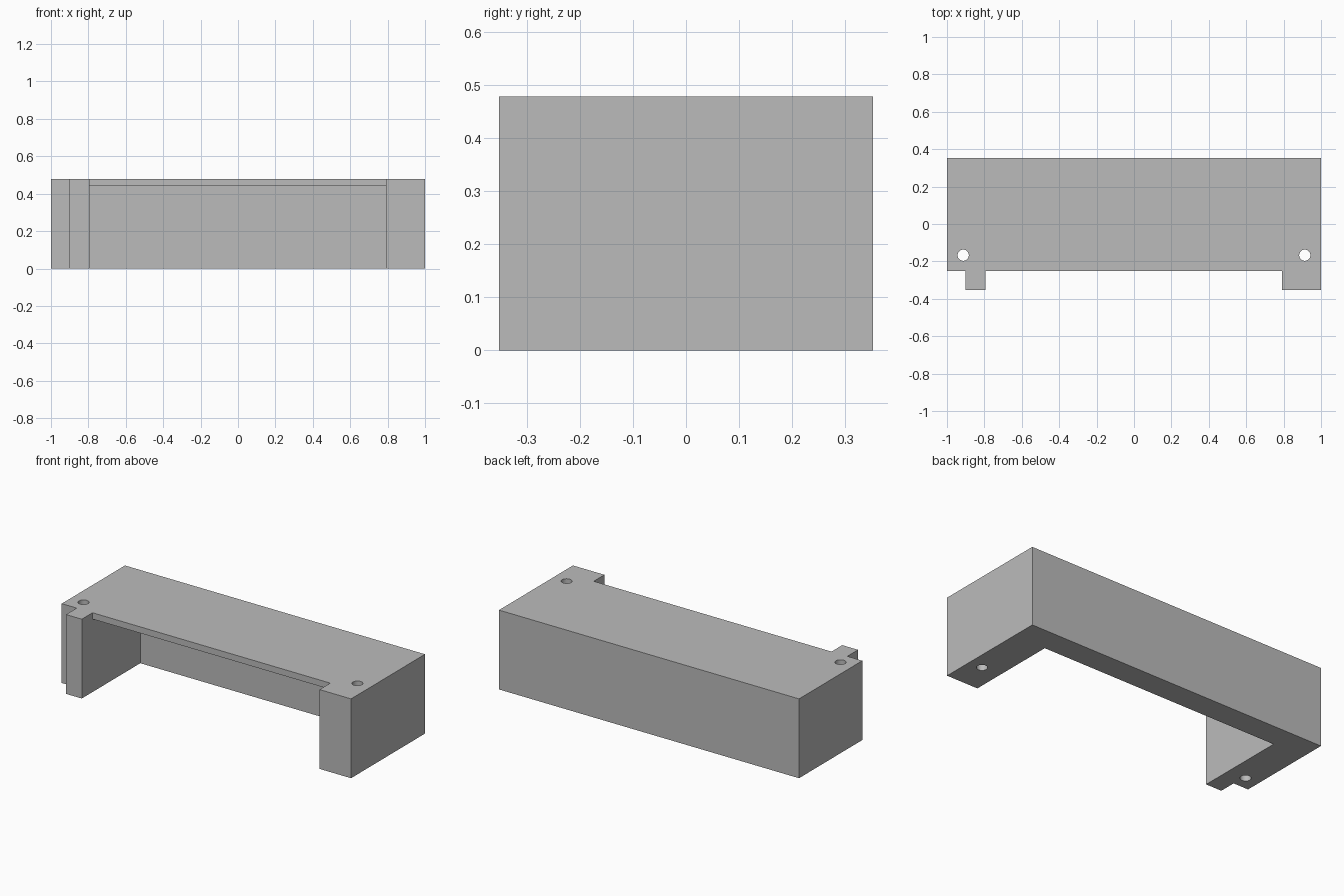
import bpy
import bmesh
from mathutils import Vector

default_cube = bpy.data.objects.get("Cube")
if default_cube:
    bpy.data.objects.remove(default_cube, do_unlink=True)

HEIGHT = 0.478
BACK, FRONT, PLATE_FRONT = 0.352, -0.352, -0.25
INNER_LEFT, INNER_RIGHT, INNER_BACK = 0.79, -0.795, 0.205
PLATE_BOTTOM = 0.44

grey = bpy.data.materials.new("plain_grey")
grey.use_nodes = True
colour = (0.5, 0.5, 0.5, 1)
grey.diffuse_color = colour
grey.node_tree.nodes["Principled BSDF"].inputs["Base Color"].default_value = colour


def new_object(name, bm):
    bmesh.ops.recalc_face_normals(bm, faces=bm.faces)
    mesh = bpy.data.meshes.new(name)
    bm.to_mesh(mesh)
    bm.free()
    mesh.materials.append(grey)
    obj = bpy.data.objects.new(name, mesh)
    bpy.context.collection.objects.link(obj)
    return obj


def prism(name, outline, bottom, top):
    bm = bmesh.new()
    face = bm.faces.new([bm.verts.new((x, y, bottom)) for x, y in outline])
    extruded = bmesh.ops.extrude_face_region(bm, geom=[face])["geom"]
    verts = [v for v in extruded if isinstance(v, bmesh.types.BMVert)]
    bmesh.ops.translate(bm, verts=verts, vec=Vector((0, 0, top - bottom)))
    return new_object(name, bm)


def cut(target, cutter):
    cutter.hide_render = True
    modifier = target.modifiers.new(cutter.name, "BOOLEAN")
    modifier.operation = "DIFFERENCE"
    modifier.solver = "EXACT"
    modifier.object = cutter
    bpy.context.view_layer.objects.active = target
    bpy.ops.object.modifier_apply(modifier=modifier.name)
    bpy.data.objects.remove(cutter, do_unlink=True)


# Bracket outline, with a narrow right foot stepped in from the corner
bracket = prism("bracket", [
    (-1, BACK), (-1, PLATE_FRONT), (-0.9, PLATE_FRONT), (-0.9, FRONT),
    (INNER_RIGHT, FRONT), (INNER_RIGHT, PLATE_FRONT),
    (INNER_LEFT, PLATE_FRONT), (INNER_LEFT, FRONT), (1, FRONT), (1, BACK),
], 0, HEIGHT)

# Open recess under the top plate, between the side and back walls
cut(bracket, prism("recess_cutter", [
    (INNER_RIGHT, INNER_BACK), (INNER_RIGHT, -0.5),
    (INNER_LEFT, -0.5), (INNER_LEFT, INNER_BACK),
], -0.1, PLATE_BOTTOM))

# Vertical screw hole through each side wall
for side in (-1, 1):
    bm = bmesh.new()
    bmesh.ops.create_cone(bm, cap_ends=True, segments=32,
                          radius1=0.03, radius2=0.03, depth=1)
    bmesh.ops.translate(bm, verts=bm.verts, vec=(side * 0.913, -0.167, HEIGHT / 2))
    cut(bracket, new_object("hole_cutter", bm))

bpy.ops.object.select_all(action="DESELECT")
bracket.select_set(True)
bpy.context.view_layer.objects.active = bracket
bpy.ops.object.shade_smooth_by_angle()
